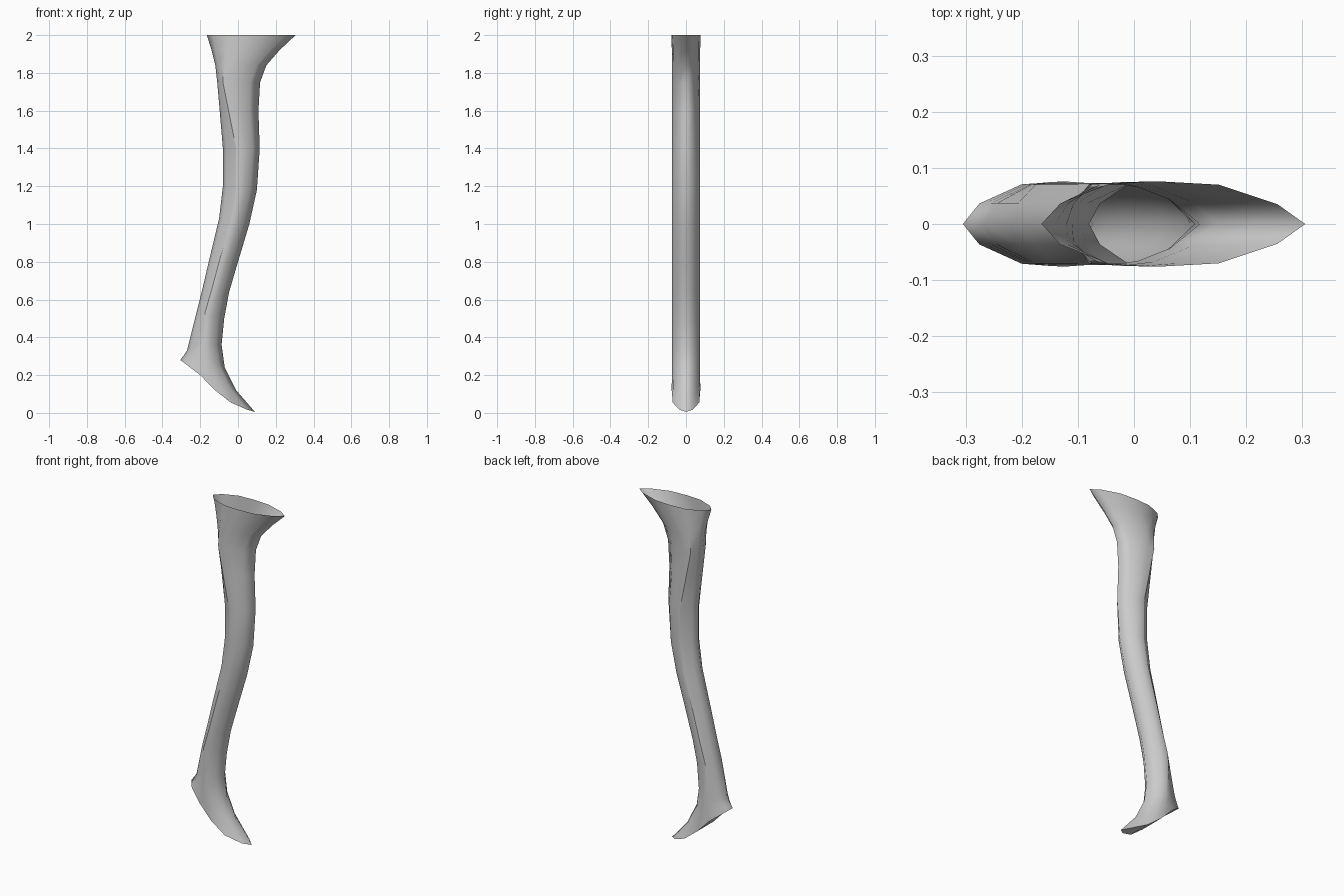
import bpy
import bmesh
import math

old = bpy.data.objects.get("Cube")
if old:
    bpy.data.objects.remove(old, do_unlink=True)

# One plain grey material
grey = bpy.data.materials.new("plain_grey")
grey.use_nodes = True
colour = (0.6, 0.6, 0.6, 1)
grey.diffuse_color = colour
grey.node_tree.nodes["Principled BSDF"].inputs["Base Color"].default_value = colour

# Sections from the top down: back x, z / side crease x, z / front x, z / flare / sag
SECTIONS = [
    (-.165, 2, -.045, 2, .305, 2, 1, 0),
    (-.14, 1.92, -.06, 1.92, .22, 1.92, .8, 0),
    (-.12, 1.84, -.075, 1.85, .15, 1.84, .5, 0),
    (-.11, 1.75, -.08, 1.75, .117, 1.75, .2, 0),
    (-.097, 1.6, -.05, 1.6, .108, 1.6, 0, 0),
    (-.08, 1.4, -.01, 1.4, .115, 1.4, 0, 0),
    (-.08, 1.2, -.01, 1.18, .1, 1.18, 0, 0),
    (-.1, 1.03, -.035, 1.03, .06, 1, 0, 0),
    (-.155, .8, -.1, .8, 0, .8, 0, 0),
    (-.19, .65, -.14, .65, -.047, .64, 0, 0),
    (-.22, .53, -.175, .53, -.073, .5, 0, 0),
    (-.27, .33, -.182, .37, -.087, .36, 0, 0),
    (-.283, .31, -.185, .29, -.07, .24, .2, 0),
    (-.295, .295, -.192, .24, -.01, .12, .6, -.015),
    (-.305, .28, -.2, .2, .09, .005, 1, -.037),
]
HALF_WIDTH = .073
# Position and width of the points between crease and front, for shank and flare
SHANK = [(.2, 1), (.42, .88), (.7, .62)]
FLARE = [(.26, 1.04), (.56, .96), (.86, .48)]


def mix(a, b, t):
    return a + (b - a) * t


def half_section(bx, bz, cx, cz, fx, fz, flare, sag):
    """Points from the back tip along one side to the front tip."""
    pts = [(bx, 0, bz),
           (mix(bx, cx, .28), HALF_WIDTH * .5, mix(bz, cz, .28)),
           (cx, HALF_WIDTH * .97, cz)]
    for (p, w), (p2, w2) in zip(SHANK, FLARE):
        f = mix(p, p2, flare)
        pts.append((mix(cx, fx, f), HALF_WIDTH * mix(w, w2, flare),
                    mix(cz, fz, f) + sag * math.sin(math.pi * f)))
    pts.append((fx, 0, fz))
    return pts


# Skin the sections into an open-topped curved handle
bm = bmesh.new()
rings = []
for section in SECTIONS:
    side = half_section(*section)
    loop = side + [(x, -y, z) for x, y, z in side[-2:0:-1]]
    rings.append([bm.verts.new(p) for p in loop])
n = len(rings[0])
for upper, lower in zip(rings, rings[1:]):
    for i in range(n):
        j = (i + 1) % n
        bm.faces.new((upper[i], upper[j], lower[j], lower[i]))

# Close the slanted foot with strips across its width
foot = rings[-1]
rim = [bm.edges.get((foot[i], foot[(i + 1) % n])) for i in range(n)]
for i in range(n // 2):
    strip = [foot[i], foot[i + 1], foot[(n - i - 1) % n], foot[(n - i) % n]]
    bm.faces.new(list(dict.fromkeys(strip)))
bmesh.ops.recalc_face_normals(bm, faces=bm.faces[:])

# Smooth shading, sharp along the side creases and the foot rim
for face in bm.faces:
    face.smooth = True
for edge in rim:
    edge.smooth = False
for upper, lower in zip(rings[2:11], rings[3:12]):
    for i in (2, n - 2):
        bm.edges.get((upper[i], lower[i])).smooth = False

mesh = bpy.data.meshes.new("handle")
bm.to_mesh(mesh)
bm.free()
mesh.materials.append(grey)
handle = bpy.data.objects.new("handle", mesh)
bpy.context.collection.objects.link(handle)
